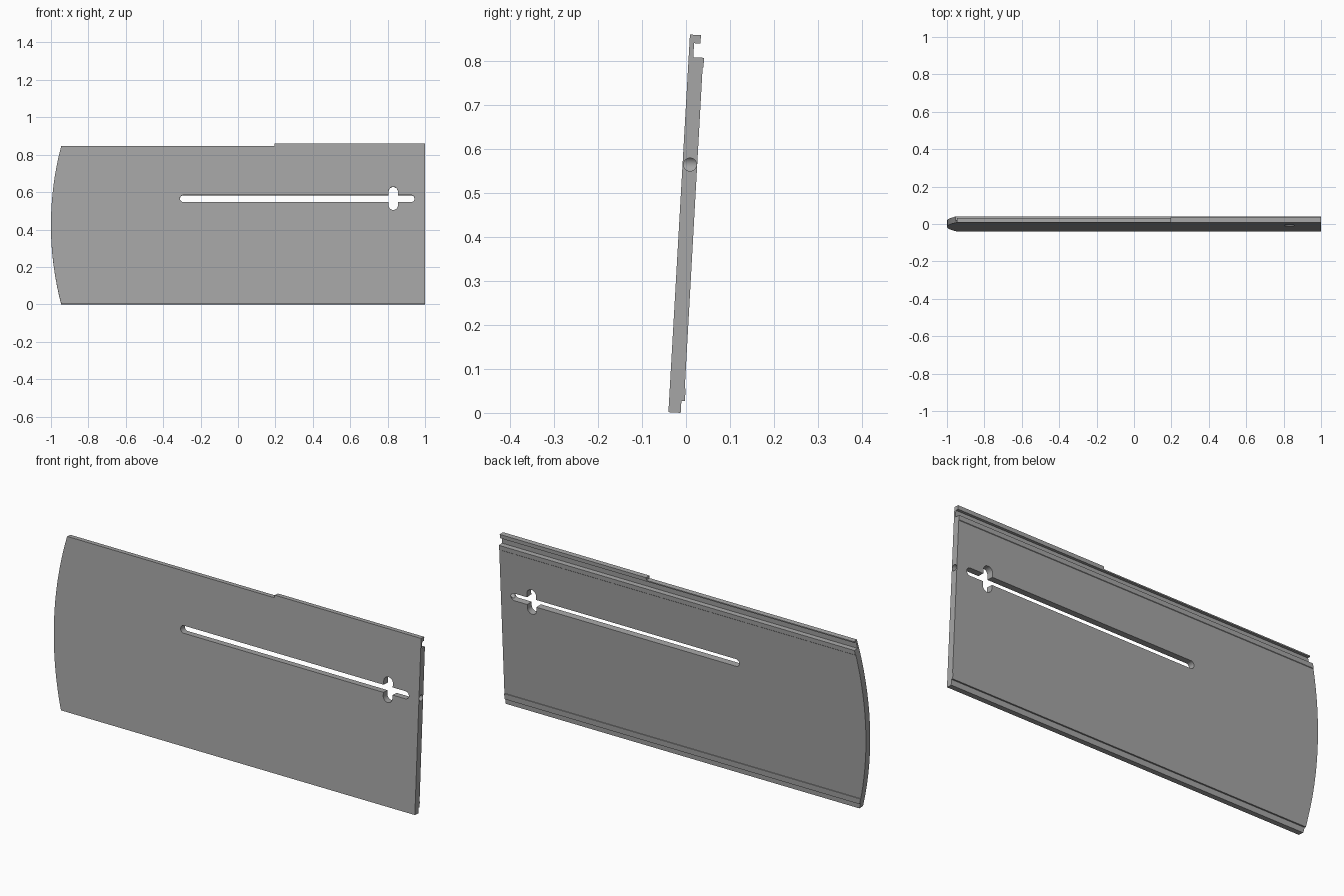
import bpy, bmesh, math
from mathutils import Matrix, Vector

old = bpy.data.objects.get("Cube")
if old:
    bpy.data.objects.remove(old, do_unlink=True)

grey = bpy.data.materials.new("plain grey")
grey.use_nodes = True
colour = (0.38, 0.38, 0.38, 1)
grey.diffuse_color = colour
grey.node_tree.nodes["Principled BSDF"].inputs["Base Color"].default_value = colour

# Panel leans back; local axes are x = length, y = thickness, z = height
LEAN = Matrix.Translation((0, -0.04, 0.0016)) @ Matrix.Rotation(-0.057, 4, "X")


def prism(name, points, axis, start, end):
    """Extrude a 2D outline along x (points are y, z) or y (points are x, z)."""
    bm = bmesh.new()
    place = (lambda p: (start, p[0], p[1])) if axis == "x" else (lambda p: (p[0], start, p[1]))
    face = bm.faces.new([bm.verts.new(place(p)) for p in points])
    grown = bmesh.ops.extrude_face_region(bm, geom=[face])["geom"]
    step = Vector((end - start, 0, 0) if axis == "x" else (0, end - start, 0))
    bmesh.ops.translate(bm, vec=step, verts=[v for v in grown if isinstance(v, bmesh.types.BMVert)])
    bmesh.ops.recalc_face_normals(bm, faces=bm.faces)
    bm.transform(LEAN)
    mesh = bpy.data.meshes.new(name)
    bm.to_mesh(mesh)
    bm.free()
    mesh.materials.append(grey)
    ob = bpy.data.objects.new(name, mesh)
    bpy.context.collection.objects.link(ob)
    return ob


def arc(cx, cz, r, first, last, n=16):
    steps = [math.radians(first + (last - first) * i / n) for i in range(n + 1)]
    return [(cx + r * math.cos(a), cz + r * math.sin(a)) for a in steps]


def combine(target, cutter, operation):
    bpy.context.view_layer.objects.active = target
    mod = target.modifiers.new(operation.title(), "BOOLEAN")
    mod.operation = operation
    mod.solver = "EXACT"
    mod.object = cutter
    bpy.ops.object.modifier_apply(modifier=mod.name)
    bpy.data.objects.remove(cutter, do_unlink=True)


# Cross-section: bottom rebate, shallow edge ribs, top groove and hooked lip
section = [
    (0, 0), (0.028, 0), (0.028, 0.027), (0.036, 0.027), (0.036, 0.055), (0.034, 0.056),
    (0.033, 0.785), (0.035, 0.787), (0.035, 0.809), (0.0105, 0.809),
    (0.0105, 0.841), (0.025, 0.841), (0.025, 0.86), (0, 0.86),
]
panel = prism("sliding_panel", section, "x", -1.1, 1.0)

# Side outline: bowed left end and stepped top edge
bow = [(0.658 - math.sqrt(1.658 ** 2 - (z - 0.4235) ** 2), z)
       for z in [0.847 - 0.867 * i / 48 for i in range(49)]]
outline = bow + [(1.1, -0.02), (1.1, 0.9), (0.195, 0.9), (0.195, 0.847)]
combine(panel, prism("outline_cutter", outline, "y", -0.1, 0.1), "INTERSECT")

# Long slot with a short upright slot crossing it
mid = 0.565
long_slot = arc(0.926, mid, 0.0185, -90, 90) + arc(-0.292, mid, 0.0185, 90, 270)
cross_slot = arc(0.83, 0.603, 0.025, 0, 180) + arc(0.83, 0.529, 0.025, 180, 360)
for shape in (long_slot, cross_slot):
    combine(panel, prism("slot_cutter", shape, "y", -0.1, 0.1), "DIFFERENCE")

# Round bore from the right-hand end into the slot
bore = arc(0.017, mid, 0.0148, 0, 345, 23)
combine(panel, prism("bore_cutter", bore, "x", 0.92, 1.1), "DIFFERENCE")

bpy.ops.object.select_all(action="DESELECT")
panel.select_set(True)
bpy.context.view_layer.objects.active = panel
bpy.ops.object.shade_smooth_by_angle(angle=math.radians(30))
